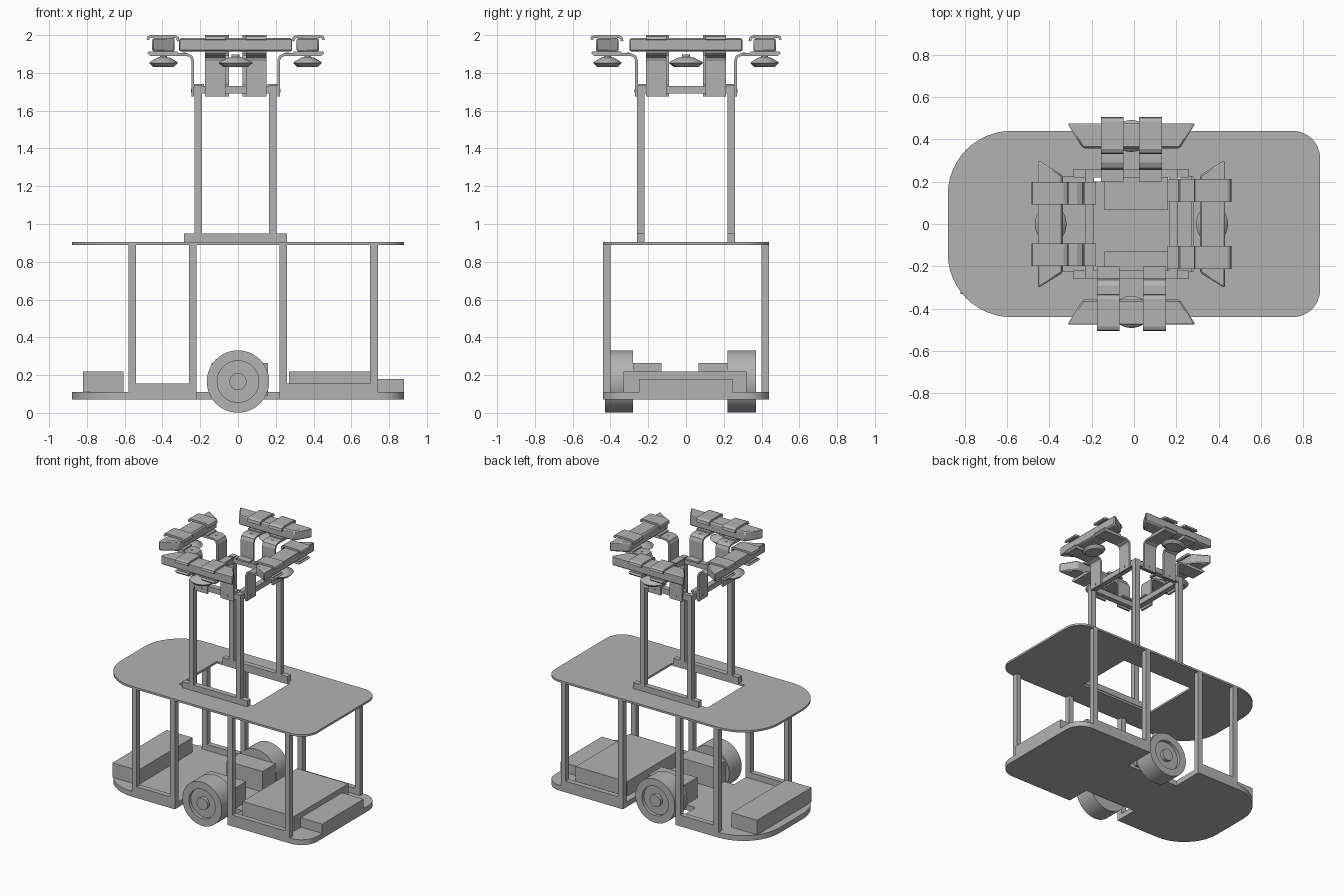
import bpy, bmesh
from math import pi, cos, sin, radians
from mathutils import Matrix, Vector

cube = bpy.data.objects.get("Cube")
if cube:
    bpy.data.objects.remove(cube)

grey = bpy.data.materials.new("plain_grey")
grey.use_nodes = True
tone = (0.45, 0.45, 0.45, 1)
grey.diffuse_color = tone
grey.node_tree.nodes["Principled BSDF"].inputs["Base Color"].default_value = tone


def finish(name, bm, matrix=None, smooth=False):
    bmesh.ops.recalc_face_normals(bm, faces=bm.faces)
    mesh = bpy.data.meshes.new(name)
    bm.to_mesh(mesh)
    bm.free()
    mesh.materials.append(grey)
    if smooth:
        mesh.shade_smooth()
        mesh.set_sharp_from_angle(angle=radians(35))
    obj = bpy.data.objects.new(name, mesh)
    bpy.context.collection.objects.link(obj)
    if matrix:
        obj.matrix_world = matrix
    return obj


def box(name, x, y, z, matrix=None):
    bm = bmesh.new()
    bmesh.ops.create_cube(bm, size=1)
    for v in bm.verts:
        v.co = [lo + (hi - lo) * (c + 0.5) for c, (lo, hi) in zip(v.co, (x, y, z))]
    return finish(name, bm, matrix)


def slab(name, loops, z0, z1, matrix=None):
    """Flat plate from an outline and optional hole outlines."""
    bm = bmesh.new()
    for loop in loops:
        vs = [bm.verts.new((x, y, z0)) for x, y in loop]
        for a, b in zip(vs, vs[1:] + vs[:1]):
            bm.edges.new((a, b))
    bmesh.ops.triangle_fill(bm, edges=bm.edges[:], use_beauty=True, normal=(0, 0, 1))
    bmesh.ops.dissolve_limit(bm, angle_limit=0.01, verts=[], edges=bm.edges[:])
    new = bmesh.ops.extrude_face_region(bm, geom=bm.faces[:], use_keep_orig=True)["geom"]
    for v in new:
        if isinstance(v, bmesh.types.BMVert):
            v.co.z = z1
    return finish(name, bm, matrix, smooth=True)


def lathe(name, profile, matrix, steps=48):
    """Turn (radius, height) points around z."""
    bm = bmesh.new()
    vs = [bm.verts.new((r, 0, z)) for r, z in profile]
    edges = [bm.edges.new(p) for p in zip(vs, vs[1:])]
    bmesh.ops.spin(bm, geom=vs + edges, cent=(0, 0, 0), axis=(0, 0, 1),
                   angle=2 * pi, steps=steps, use_merge=True)
    bmesh.ops.remove_doubles(bm, verts=bm.verts, dist=0.0001)
    return finish(name, bm, matrix, smooth=True)


def strip(name, path, v, half, thick, matrix):
    """Bent sheet following an (out, up) path."""
    bm = bmesh.new()
    rows = [[bm.verts.new((u, v + s * half, z)) for s in (-1, 1)] for u, z in path]
    for a, b in zip(rows, rows[1:]):
        bm.faces.new((a[0], a[1], b[1], b[0]))
    obj = finish(name, bm, matrix)
    mod = obj.modifiers.new("thickness", "SOLIDIFY")
    mod.thickness = thick
    mod.offset = 0
    mod.use_even_offset = True


def arc(cx, cy, r, start):
    return [(cx + r * cos(start + i * pi / 24), cy + r * sin(start + i * pi / 24))
            for i in range(13)]


# Deck outline: wide curve at one end, tighter at the other
L, W, R1, R2 = 0.88, 0.44, 0.3, 0.13
front_right = arc(L - R2, R2 - W, R2, -pi / 2)
back_right = arc(L - R2, W - R2, R2, 0)
back_left = arc(R1 - L, W - R1, R1, pi / 2)
front_left = arc(R1 - L, R1 - W, R1, pi)
front_notch = [(-0.22, -W), (-0.22, -0.26), (0.22, -0.26), (0.22, -W)]
back_notch = [(0.22, W), (0.22, 0.2), (-0.22, 0.2), (-0.22, W)]
slab("base_deck", [front_right + back_right + back_notch + back_left
                   + front_left + front_notch], 0.07, 0.11)
hole = [(-0.335, -0.225), (0.28, -0.225), (0.28, 0.225), (-0.335, 0.225)]
slab("upper_deck", [front_right + back_right + back_left + front_left, hole], 0.89, 0.905)

# Deck posts and low side rails
for side, y in (("front", (-0.44, -0.4)), ("back", (0.4, 0.44))):
    for x in (-0.58, -0.26, 0.22, 0.7):
        box(side + "_post", (x, x + 0.04), y, (0.11, 0.89))
    box(side + "_left_rail", (0.26, 0.7), y, (0.11, 0.155))
    box(side + "_right_rail", (-0.54, -0.26), y, (0.11, 0.155))

# Equipment boxes on the base
box("small_case", (-0.82, -0.605), (-0.33, 0.32), (0.11, 0.22))
box("large_case", (0.27, 0.7), (-0.33, 0.32), (0.11, 0.22))
box("low_case", (0.7, 0.88), (-0.25, 0.245), (0.11, 0.18))
box("front_motor", (-0.14, 0.16), (-0.28, -0.13), (0.09, 0.265))
box("back_motor", (-0.14, 0.16), (0.065, 0.22), (0.09, 0.265))

# Wheels with recessed disc and hub
wheel = [(0, 0), (0.165, 0), (0.165, 0.15), (0.11, 0.15), (0.11, 0.125),
         (0.045, 0.125), (0.045, 0.15), (0, 0.15)]
lathe("front_wheel", wheel,
      Matrix.Translation((0, -0.28, 0.166)) @ Matrix.Rotation(pi / 2, 4, "X"), 64)
lathe("back_wheel", wheel,
      Matrix.Translation((0, 0.22, 0.166)) @ Matrix.Rotation(-pi / 2, 4, "X"), 64)

# Tower: foot rails, four posts and a top frame
CX = -0.0125
for side, y in (("front", (-0.26, -0.22)), ("back", (0.22, 0.26))):
    box(side + "_foot_rail", (-0.285, 0.26), y, (0.905, 0.95))
    box(side + "_top_bar", (-0.19, 0.165), y, (1.69, 1.73))
    for x in (-0.23, 0.165):
        box(side + "_tower_post", (x, x + 0.04), y, (0.95, 1.735))
for name, x in (("right_top_bar", -0.23), ("left_top_bar", 0.165)):
    box(name, (x, x + 0.04), (-0.22, 0.22), (1.69, 1.73))

# Four bumper arms, each built pointing outward along local x
bracket = [(0, 1.675), (0, 1.865), (0.008, 1.886), (0.03, 1.897), (0.222, 1.897), (0.236, 1.91)]
clip = [(0.076, 1.968), (0.08, 1.985), (0.095, 1.993), (0.222, 1.993), (0.234, 1.988), (0.238, 1.975)]
cup = [(0, 1.832), (0.055, 1.832), (0.075, 1.852), (0.072, 1.858), (0.035, 1.88),
       (0.018, 1.884), (0.018, 1.897), (0, 1.897)]
bolt = [(0, 0), (0.009, 0), (0.009, 0.003), (0, 0.003)]
arms = (("left", 0, 0.2275, 0.158), ("back", pi / 2, 0.262, 0.09),
        ("right", pi, 0.2275, 0.145), ("front", -pi / 2, 0.262, 0.109))
for side, angle, reach, gap in arms:
    place = (Matrix.Translation((CX, 0, 0)) @ Matrix.Rotation(angle, 4, "Z")
             @ Matrix.Translation((reach, 0, 0)))
    bumper = slab(side + "_bumper", [[(0.096, -0.23), (0.214, -0.303),
                                      (0.214, 0.303), (0.096, 0.23)]], 1.912, 1.985, place)
    bevel = bumper.modifiers.new("soft_edges", "BEVEL")
    bevel.width = 0.008
    bevel.segments = 1
    lathe(side + "_cup", cup, place @ Matrix.Translation((0.154, 0, 0))
          @ Matrix.Diagonal((1, 1.2, 1, 1)))
    for v in (-gap, gap):
        strip(side + "_bracket", bracket, v, 0.054, 0.014, place)
        strip(side + "_clip", clip, v, 0.054, 0.014, place)
        box(side + "_clamp", (-0.06, 0), (v - 0.054, v + 0.054), (1.73, 1.742), place)
        box(side + "_pad", (0.08, 0.225), (v - 0.054, v + 0.054), (1.903, 1.914), place)
        lathe(side + "_upper_bolt", bolt, place @ Matrix.Translation((0.045, v, 1.904)), 12)
        lathe(side + "_lower_bolt", bolt, place @ Matrix.Translation((0.007, v, 1.705))
              @ Matrix.Rotation(pi / 2, 4, "Y"), 12)
